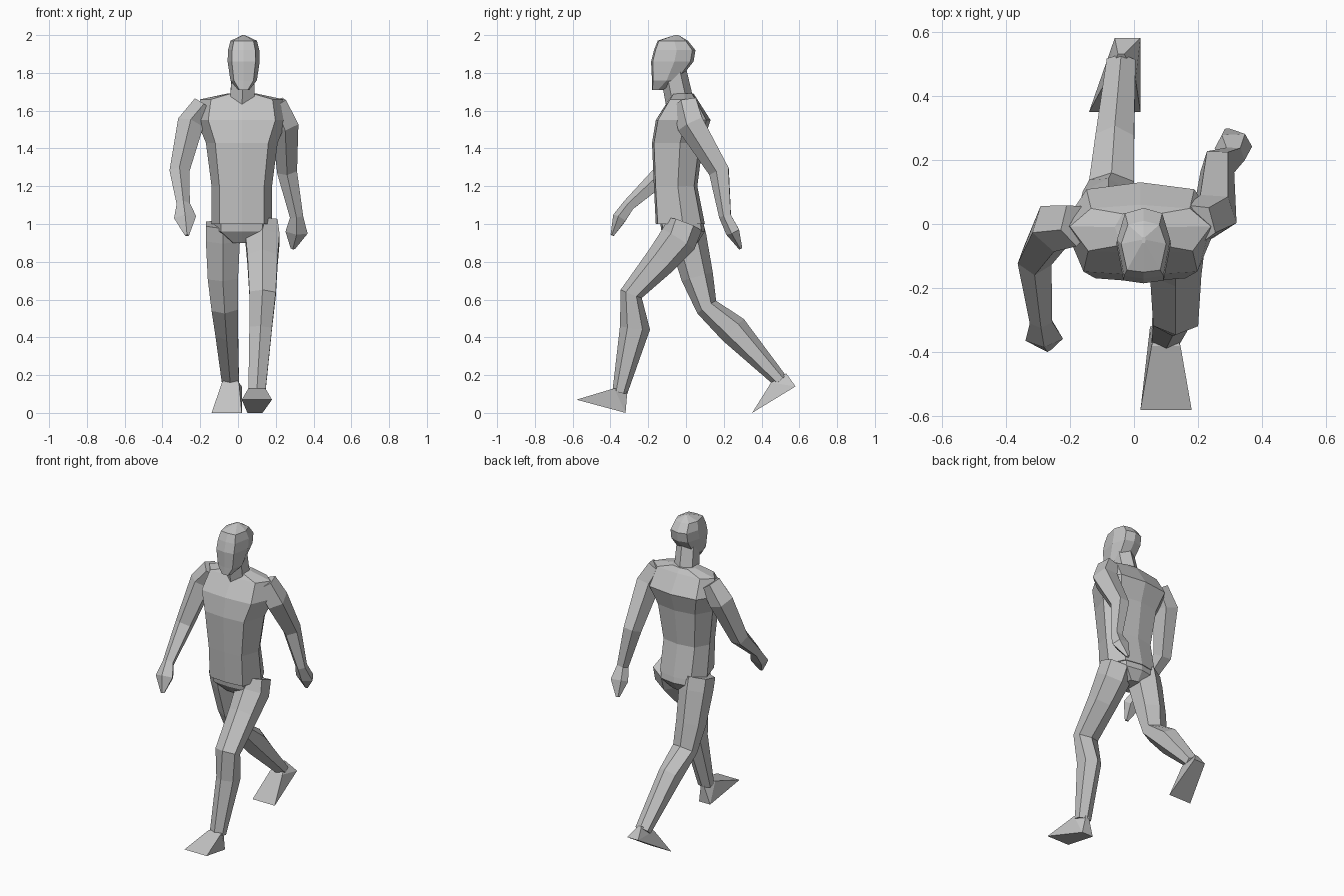
import bpy
import bmesh
from mathutils import Vector
from math import sin, cos, pi

cube = bpy.data.objects.get("Cube")
if cube:
    bpy.data.objects.remove(cube, do_unlink=True)

# Single plain grey
grey = bpy.data.materials.new("plain_grey")
grey.use_nodes = True
colour = (.55, .55, .55, 1)
grey.diffuse_color = colour
grey.node_tree.nodes["Principled BSDF"].inputs["Base Color"].default_value = colour


def finish(name, bm):
    """Turn a bmesh into a flat shaded grey object."""
    bmesh.ops.recalc_face_normals(bm, faces=bm.faces)
    mesh = bpy.data.meshes.new(name)
    bm.to_mesh(mesh)
    bm.free()
    mesh.materials.append(grey)
    part = bpy.data.objects.new(name, mesh)
    bpy.context.collection.objects.link(part)


def skin(name, rings):
    """Join rings of points with quads and close both ends."""
    bm = bmesh.new()
    loops = [[bm.verts.new(point) for point in ring] for ring in rings]
    for low, high in zip(loops, loops[1:]):
        for i in range(len(low)):
            bm.faces.new((low[i - 1], low[i], high[i], high[i - 1]))
    bm.faces.new(loops[0])
    bm.faces.new(loops[-1])
    finish(name, bm)


# Half outline of the body sections, front to back, then mirrored
half_outline = [(0, -1), (.74, -.92), (1, .1), (.7, .85), (0, 1)]
outline = half_outline + [(-x, y) for x, y in half_outline[-2:0:-1]]


def stack(name, centre_x, sections):
    """Level sections given as height, half width, front y and back y."""
    rings = []
    for height, width, front, back in sections:
        middle, depth = (front + back) / 2, (back - front) / 2
        rings.append([(centre_x + across * width, middle + along * depth, height)
                      for across, along in outline])
    skin(name, rings)


def limb(name, sides, path, radii):
    """Sections square to a path, each with a half width and a half depth."""
    centres = [Vector(point) for point in path]
    rings = []
    for i, (centre, (width, depth)) in enumerate(zip(centres, radii)):
        before = centres[max(i - 1, 0)]
        after = centres[min(i + 1, len(centres) - 1)]
        along = (after - before).normalized()
        across = Vector((1, 0, 0))
        across = (across - along * across.dot(along)).normalized()
        deep = along.cross(across)
        spread = width / cos(pi / sides)
        angles = [2 * pi * k / sides for k in range(sides)]
        rings.append([centre + across * spread * sin(angle) + deep * depth * cos(angle)
                      for angle in angles])
    skin(name, rings)


def foot(name, toe, heel, ankle, instep):
    """Faceted wedge: a wide toe edge, a narrow heel edge and an ankle ridge."""
    bm = bmesh.new()
    for centre, half_width in ((toe, .08), (heel, .04), (ankle, .045), (instep, .01)):
        for side in (-half_width, half_width):
            bm.verts.new(Vector(centre) + Vector((side, 0, 0)))
    bmesh.ops.convex_hull(bm, input=bm.verts[:])
    finish(name, bm)


# Torso and pelvis
stack("torso", .02, [
    (1, .16, -.16, .1),
    (1.2, .16, -.17, .06),
    (1.43, .19, -.18, .09),
    (1.55, .24, -.16, .13),
    (1.66, .22, -.09, .06),
    (1.69, .08, -.07, .04),
])
stack("pelvis", .02, [
    (.9, .06, -.08, .06),
    (.96, .15, -.13, .1),
    (1.03, .15, -.14, .09),
])

# Neck and head
limb("neck", 6, [(.02, -.03, 1.63), (.03, -.07, 1.82)], [(.065, .075), (.06, .07)])
stack("head", .03, [
    (1.71, .03, -.18, -.12),
    (1.76, .07, -.18, -.04),
    (1.86, .085, -.185, .04),
    (1.92, .083, -.17, .05),
    (1.97, .07, -.15, .01),
    (2, .006, -.06, -.04),
])

# Arms, from shoulder through elbow and wrist to a pointed hand
arm_radii = [(.05, .07), (.06, .08), (.045, .06), (.03, .035), (.05, .04), (.01, .01)]
limb("left_arm", 5, [
    (.2, 0, 1.64),
    (.25, .03, 1.53),
    (.26, .18, 1.28),
    (.31, .21, 1.04),
    (.31, .25, .96),
    (.29, .29, .87),
], arm_radii)
limb("right_arm", 5, [
    (-.18, 0, 1.63),
    (-.25, -.01, 1.53),
    (-.31, -.11, 1.27),
    (-.29, -.3, 1.1),
    (-.28, -.35, 1.03),
    (-.27, -.39, .94),
], arm_radii)

# Legs in mid stride, from hip through knee and calf to ankle
leg_radii = [(.09, .1), (.09, .1), (.08, .085), (.07, .06), (.06, .08), (.045, .04)]
limb("left_leg", 6, [
    (.12, -.01, 1),
    (.13, -.04, .92),
    (.13, -.13, .81),
    (.13, -.29, .63),
    (.12, -.27, .45),
    (.1, -.35, .11),
], leg_radii)
limb("right_leg", 6, [
    (-.08, -.01, 1),
    (-.08, .01, .92),
    (-.08, .06, .72),
    (-.07, .11, .56),
    (-.06, .25, .44),
    (-.04, .5, .17),
], leg_radii)

# Feet: the front one on its heel, the rear one on its toes
foot("left_foot", toe=(.1, -.58, .07), heel=(.09, -.32, 0),
     ankle=(.1, -.38, .13), instep=(.1, -.31, .12))
foot("right_foot", toe=(-.06, .35, 0), heel=(-.02, .58, .14),
     ankle=(-.04, .45, .16), instep=(-.04, .53, .21))
